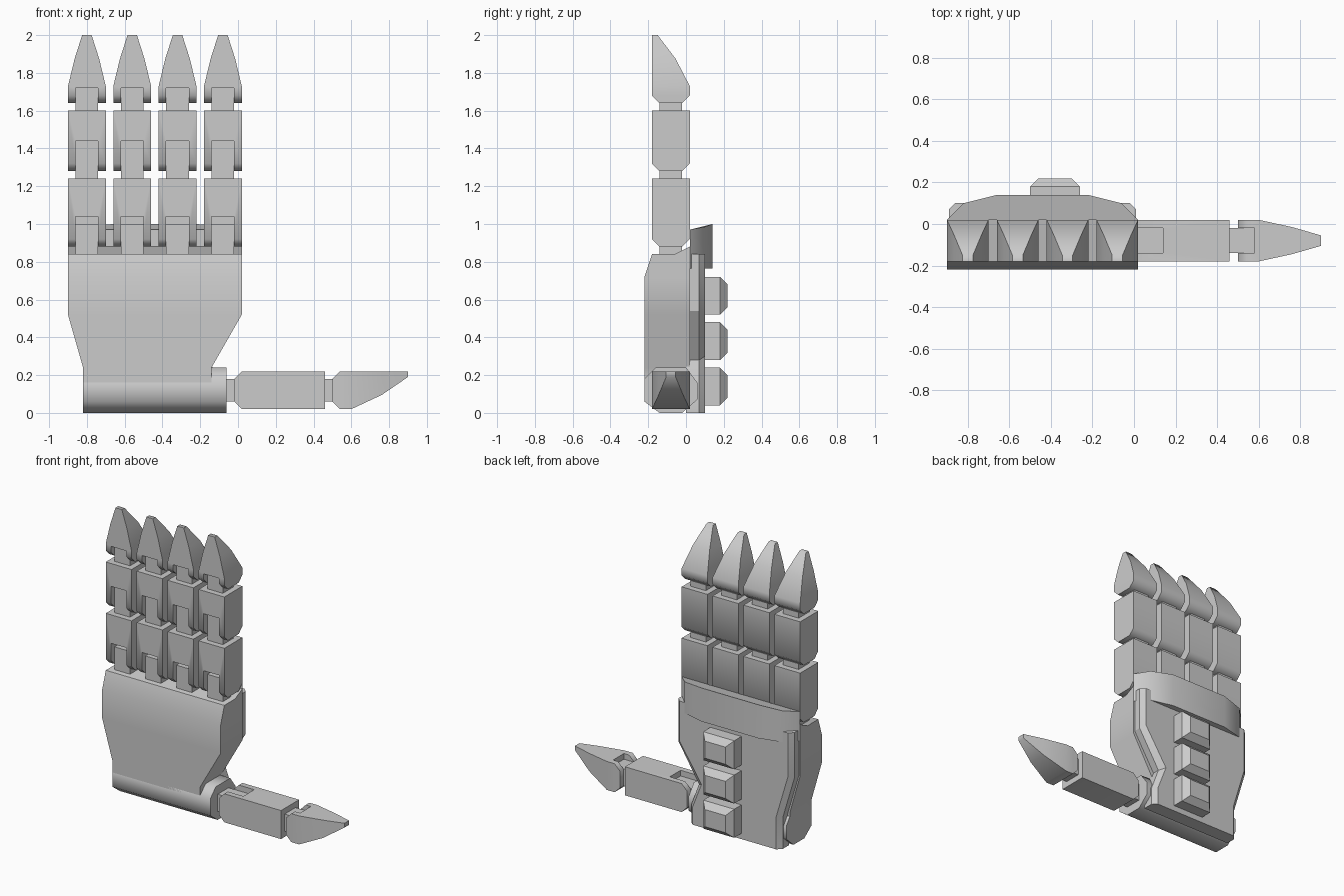
import bpy, bmesh
from mathutils import Matrix

if "Cube" in bpy.data.objects:
    bpy.data.objects.remove(bpy.data.objects["Cube"])

metal = bpy.data.materials.new("grey")
metal.diffuse_color = (0.6, 0.6, 0.6, 1)
metal.use_nodes = True
metal.node_tree.nodes["Principled BSDF"].inputs["Base Color"].default_value = metal.diffuse_color


def loft(name, rings, frame=Matrix(), smooth=60):
    """Skin equal-sized rings of points and cap both ends."""
    bm = bmesh.new()
    loops = [[bm.verts.new(frame @ Matrix.Translation(p).translation) for p in r] for r in rings]
    n = len(loops[0])
    for a, b in zip(loops, loops[1:]):
        for i in range(n):
            bm.faces.new((a[i], a[(i + 1) % n], b[(i + 1) % n], b[i]))
    bm.faces.new(loops[0])
    bm.faces.new(loops[-1])
    bmesh.ops.recalc_face_normals(bm, faces=bm.faces)
    mesh = bpy.data.meshes.new(name)
    bm.to_mesh(mesh)
    bm.free()
    mesh.materials.append(metal)
    ob = bpy.data.objects.new(name, mesh)
    bpy.context.collection.objects.link(ob)
    shade(ob, smooth)
    return ob


def shade(ob, degrees):
    bpy.ops.object.select_all(action='DESELECT')
    ob.select_set(True)
    bpy.context.view_layer.objects.active = ob
    if degrees:
        bpy.ops.object.shade_smooth_by_angle(angle=degrees * 0.0174533)


def rect(hx, y0, y1, z):
    return [(-hx, y0, z), (hx, y0, z), (hx, y1, z), (-hx, y1, z)]


def box(name, hx, y0, y1, z0, z1, frame):
    return loft(name, [rect(hx, y0, y1, z0), rect(hx, y0, y1, z1)], frame, 0)


def notch(ob, z0, z1, frame):
    """Cut the hinge slot into the front of a finger piece."""
    cutter = box("slot_cutter", 0.06, -0.15, 0.02, z0 - 0.05, z1, frame)
    cutter.hide_render = True
    mod = ob.modifiers.new("slot", 'BOOLEAN')
    mod.object, mod.operation, mod.solver = cutter, 'DIFFERENCE', 'EXACT'
    bpy.context.view_layer.objects.active = ob
    bpy.ops.object.modifier_apply(modifier=mod.name)
    bpy.data.objects.remove(cutter)
    shade(ob, 60)


def segment(name, z0, z1, slot, frame):
    ob = loft(name, [rect(0.1, -0.06, 0.06, z0), rect(0.1, -0.1, 0.1, z0 + 0.04),
                     rect(0.1, -0.1, 0.1, z1)], frame)
    notch(ob, z0, slot, frame)


def fingertip(name, z0, length, frame):
    k = length / 0.36
    ob = loft(name, [rect(0.1, -0.06, 0.06, z0), rect(0.1, -0.1, 0.1, z0 + 0.04),
                     rect(0.1, -0.1, 0.1, z0 + 0.09 * k),
                     rect(0.065, -0.1, 0.025, z0 + 0.235 * k),
                     rect(0.025, -0.1, -0.07, z0 + length)], frame)
    notch(ob, z0, z0 + 0.08, frame)


# Four fingers
for i in range(4):
    f = Matrix.Translation((-0.80 + 0.24 * i, -0.08, 0))
    box("knuckle_hinge", 0.06, -0.06, 0.06, 0.80, 1.00, f)
    segment("finger_lower", 0.88, 1.24, 1.04, f)
    box("middle_hinge", 0.06, -0.06, 0.06, 1.20, 1.44, f)
    segment("finger_middle", 1.28, 1.60, 1.44, f)
    box("tip_hinge", 0.06, -0.06, 0.06, 1.56, 1.72, f)
    fingertip("finger_tip", 1.64, 0.36, f)

# Thumb: same parts laid along +x with the slots facing up
t = Matrix(((0, 0, 1, 0), (-1, 0, 0, -0.08), (0, -1, 0, 0.12), (0, 0, 0, 1)))
box("thumb_base_hinge", 0.06, -0.06, 0.06, -0.10, 0.14, t)
segment("thumb_lower", -0.02, 0.46, 0.14, t)
box("thumb_tip_hinge", 0.06, -0.06, 0.06, 0.42, 0.58, t)
fingertip("thumb_tip", 0.50, 0.40, t)

# Palm: horizontal slices, its top rising toward the back
def slice_(x0, x1, yf, z, zb=None):
    zb = z if zb is None else zb
    return [(x0, yf, z), (x1, yf, z), (x1, -0.06, z), (x1, 0.02, zb),
            (x0, 0.02, zb), (x0, -0.06, z)]

loft("palm", [slice_(-0.82, -0.14, -0.22, 0.16), slice_(-0.82, -0.14, -0.22, 0.24),
              slice_(-0.90, 0.02, -0.22, 0.52), slice_(-0.90, 0.02, -0.22, 0.72),
              slice_(-0.90, 0.02, -0.18, 0.84, 0.88)])

# Wrist bar with eight-sided section
wrist = [(-0.14, 0), (-0.02, 0), (0.06, 0.07), (0.06, 0.16), (0, 0.24),
         (-0.16, 0.24), (-0.22, 0.18), (-0.22, 0.06)]
loft("wrist", [[(x, y, z) for y, z in wrist] for x in (-0.82, -0.06)])

# Back plate with bevelled rim
outer = [(-0.80, 0), (-0.80, 0.22), (-0.89, 0.52), (-0.89, 0.84), (0.01, 0.84),
         (0.01, 0.54), (-0.15, 0.28), (-0.09, 0.12), (-0.09, 0)]
inner = [(-0.77, 0), (-0.77, 0.23), (-0.86, 0.53), (-0.86, 0.84), (-0.02, 0.84),
         (-0.02, 0.56), (-0.19, 0.30), (-0.12, 0.12), (-0.12, 0)]
loft("back_plate", [[(x, y, z) for x, z in pts] for y, pts in
                    ((0.0, outer), (0.07, outer), (0.10, inner))], smooth=30)

# Knuckle guard: arched plan, slightly lower at its ends
arch = [(-0.90, 0.02, 0.97), (-0.82, 0.10, 0.985), (-0.66, 0.14, 1.0),
        (-0.22, 0.14, 1.0), (-0.06, 0.10, 0.985), (0.02, 0.02, 0.97)]
loft("knuckle_guard", [[(x, y, 0.765) for x, y, z in arch], arch])

# Three bevelled studs on the back
for z in (0.14, 0.38, 0.62):
    rings = [[(-0.38 + sx * hx, y, z + sz * hz) for sx, sz in ((-1, -1), (1, -1), (1, 1), (-1, 1))]
             for y, hx, hz in ((0.09, 0.12, 0.10), (0.18, 0.12, 0.10), (0.22, 0.08, 0.06))]
    loft("back_stud", rings, smooth=0)
